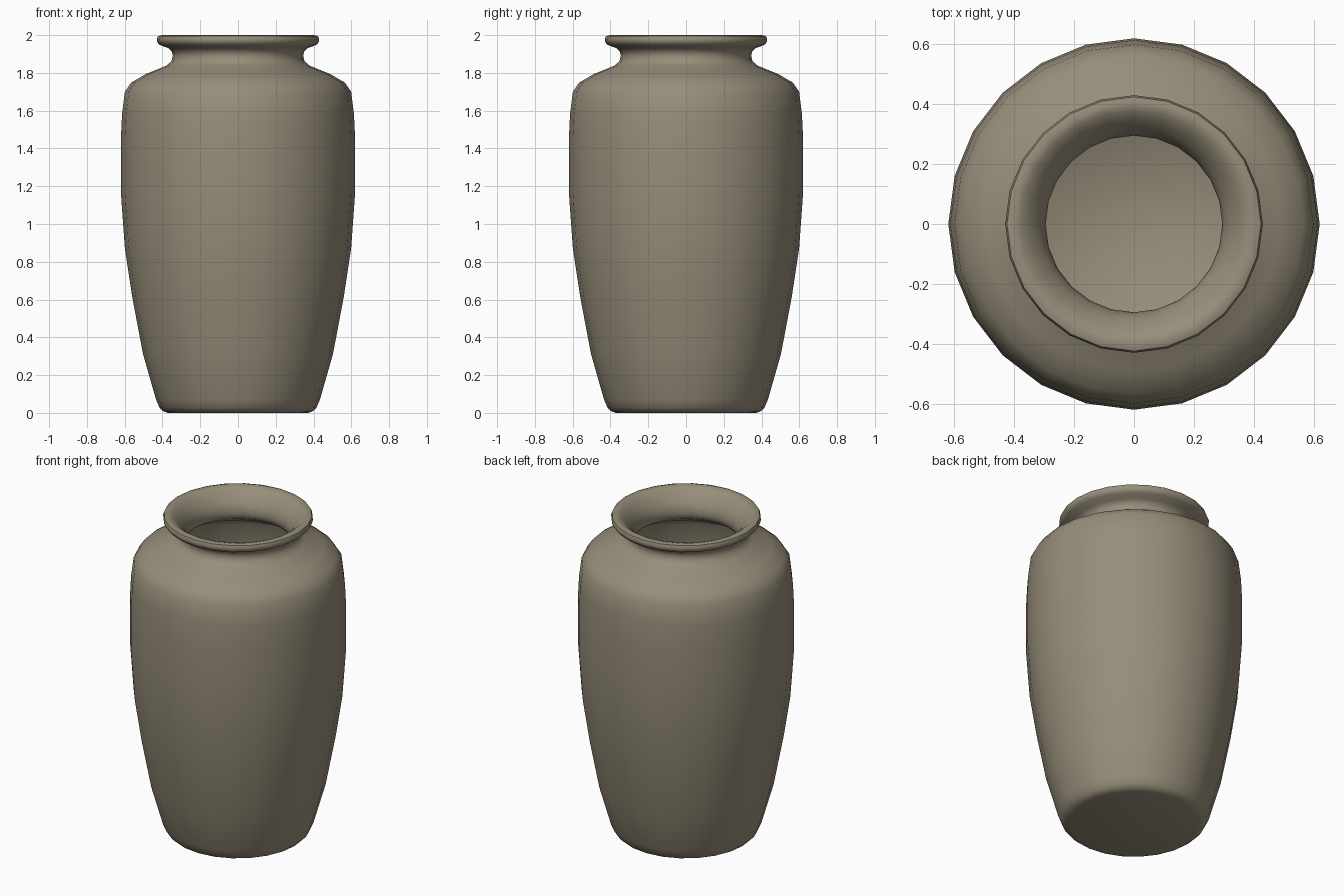
import bpy, bmesh, math

SIDES = 24

clay = bpy.data.materials.new("grey brown clay")
clay.diffuse_color = (0.31, 0.27, 0.195, 1)

# Closed half-section (radius, height): outside wall, rolled lip, inside wall, floor
profile = [
    (0.37, 0.0), (0.395, 0.008), (0.415, 0.027), (0.434, 0.07), (0.503, 0.312),
    (0.56, 0.614), (0.599, 0.87), (0.62, 1.165), (0.62, 1.455), (0.614, 1.58),
    (0.599, 1.70), (0.566, 1.748), (0.49, 1.793), (0.38, 1.838), (0.352, 1.862),
    (0.345, 1.89), (0.35, 1.912), (0.37, 1.932), (0.413, 1.947), (0.427, 1.962),
    (0.43, 1.978), (0.424, 1.994), (0.405, 2.0),
    (0.38, 1.993), (0.35, 1.968), (0.322, 1.935), (0.303, 1.9), (0.295, 1.86),
    (0.305, 1.825), (0.35, 1.795), (0.46, 1.75), (0.53, 1.715), (0.552, 1.68),
    (0.57, 1.455), (0.57, 1.165), (0.55, 0.87), (0.51, 0.614), (0.453, 0.312),
    (0.39, 0.08), (0.36, 0.05),
]

# Revolve the section around z
bm = bmesh.new()
rings = []
for r, z in profile:
    rings.append([bm.verts.new((r * math.cos(2 * math.pi * i / SIDES),
                                r * math.sin(2 * math.pi * i / SIDES), z))
                  for i in range(SIDES)])
for a, b in zip(rings, rings[1:]):
    for i in range(SIDES):
        j = (i + 1) % SIDES
        bm.faces.new((a[i], a[j], b[j], b[i]))

# Underside and inner floor
bm.faces.new(rings[0][::-1])
bm.faces.new(rings[-1])
bmesh.ops.recalc_face_normals(bm, faces=bm.faces)

mesh = bpy.data.meshes.new("vase")
bm.to_mesh(mesh)
bm.free()
mesh.materials.append(clay)
vase = bpy.data.objects.new("vase", mesh)
bpy.context.collection.objects.link(vase)

bpy.context.view_layer.objects.active = vase
vase.select_set(True)
bpy.ops.object.shade_smooth_by_angle(angle=math.radians(50))
